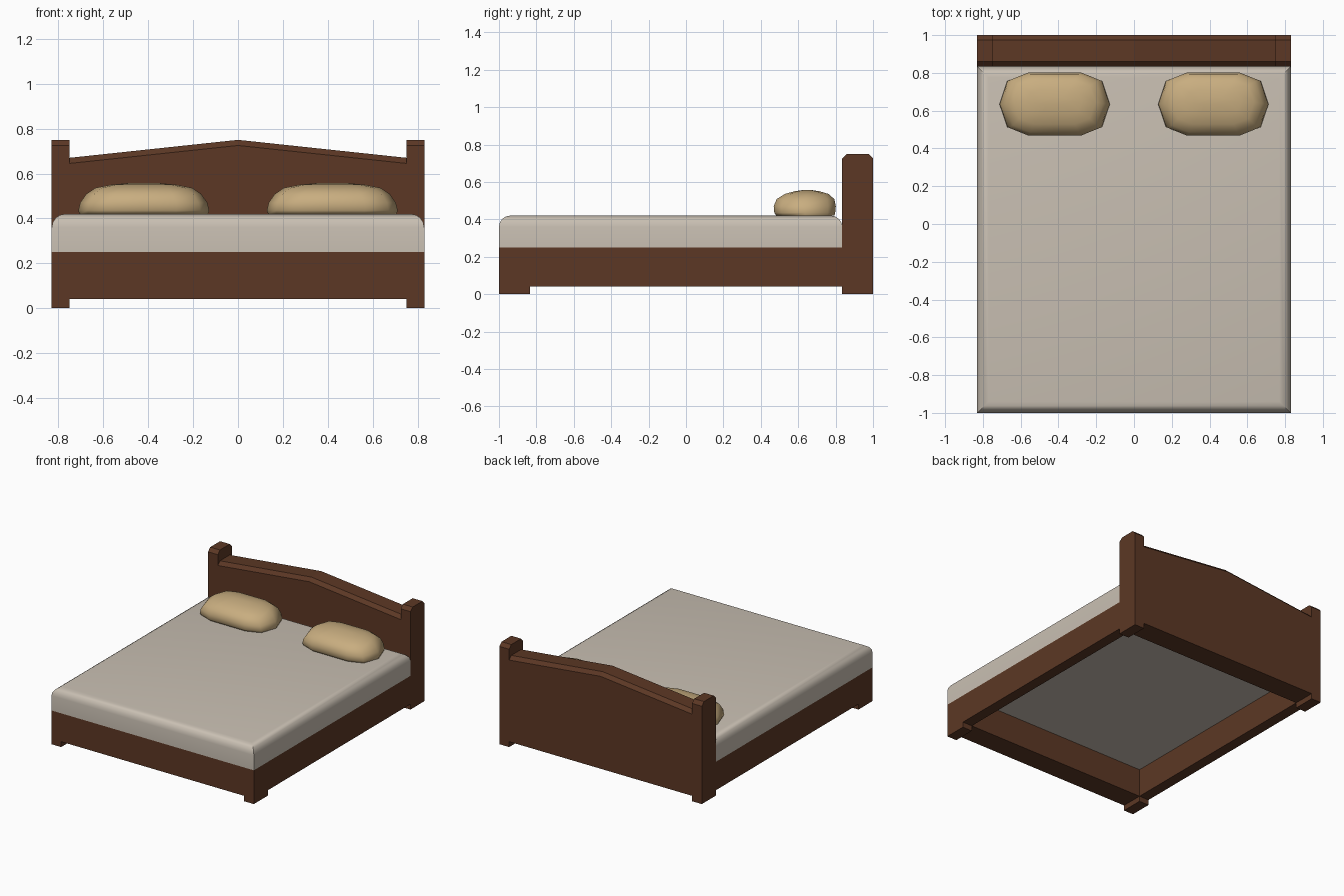
import bpy, bmesh, math

if "Cube" in bpy.data.objects:
    bpy.data.objects.remove(bpy.data.objects["Cube"])


def material(name, rgb):
    m = bpy.data.materials.new(name)
    m.diffuse_color = (*rgb, 1)
    m.use_nodes = True
    m.node_tree.nodes["Principled BSDF"].inputs["Base Color"].default_value = m.diffuse_color
    return m


WOOD = material("brown wood", (0.107, 0.039, 0.018))
SHEET = material("warm grey sheet", (0.58, 0.52, 0.445))
PILLOW = material("tan cloth", (0.58, 0.42, 0.215))


def loft(name, rings, mat, bevel=None, smooth=None):
    """Skin matching rings of points and cap both ends."""
    bm = bmesh.new()
    vs = [[bm.verts.new(p) for p in ring] for ring in rings]
    n = len(rings[0])
    for a, b in zip(vs, vs[1:]):
        for i in range(n):
            j = (i + 1) % n
            bm.faces.new((a[i], a[j], b[j], b[i]))
    bm.faces.new(vs[0][::-1])
    bm.faces.new(vs[-1])
    if bevel:  # round the edges around the last ring
        edges = [e for e in bm.edges if all(v in vs[-1] for v in e.verts)]
        bmesh.ops.bevel(bm, geom=edges, offset=bevel, segments=4,
                        profile=0.5, affect='EDGES')
    bmesh.ops.recalc_face_normals(bm, faces=bm.faces)
    me = bpy.data.meshes.new(name)
    bm.to_mesh(me)
    bm.free()
    me.materials.append(mat)
    ob = bpy.data.objects.new(name, me)
    bpy.context.collection.objects.link(ob)
    if smooth:
        bpy.ops.object.select_all(action='DESELECT')
        bpy.context.view_layer.objects.active = ob
        ob.select_set(True)
        bpy.ops.object.shade_smooth_by_angle(angle=math.radians(smooth))
    return ob


def prism(name, outline, z0, z1, mat, **kw):
    return loft(name, [[(x, y, z) for x, y in outline] for z in (z0, z1)], mat, **kw)


W, P = 0.83, 0.75            # outer half width, inside of posts and rails
FOOT, HEAD, T = -1.0, 0.835, 0.165
C = 0.025                    # chamfer on headboard tops


def head_section(x, bottom, top):
    return [(x, HEAD, bottom), (x, 1, bottom), (x, 1, top - C),
            (x, 1 - C, top), (x, HEAD + C, top), (x, HEAD, top - C)]


# U-shaped frame: two side rails and a foot rail, open in the middle
prism("bed_frame", [(-W, FOOT), (W, FOOT), (W, HEAD), (P, HEAD),
                    (P, FOOT + T), (-P, FOOT + T), (-P, HEAD), (-W, HEAD)],
      0.04, 0.25, WOOD)

# Headboard panel with peaked top
loft("headboard_panel", [head_section(x, 0.04, t) for x, t in
                         ((-P, 0.67), (0, 0.75), (P, 0.67))], WOOD)

# Mattress with rounded top edges
prism("mattress", [(-W, FOOT), (W, FOOT), (W, HEAD), (-W, HEAD)],
      0.25, 0.42, SHEET, bevel=0.06, smooth=40)

# Pillow outline (relative to its centre) and its levels: z, x scale, y scale, y shift
OUTLINE = [(1, 0), (0.86, 0.75), (0.5, 1), (0, 1), (-0.5, 1), (-0.86, 0.75),
           (-1, 0), (-0.86, -0.75), (-0.5, -1), (0, -1), (0.5, -1), (0.86, -0.75)]
LEVELS = [(0.42, 0.98, 0.94, 0.003), (0.435, 1.0, 0.98, 0), (0.47, 0.97, 1.0, 0),
          (0.508, 0.88, 0.93, 0.004), (0.536, 0.74, 0.7, 0.01), (0.55, 0.5, 0.4, 0.012),
          (0.557, 0.25, 0.12, 0.014)]

for s, side in ((-1, "left"), (1, "right")):
    # Headboard post
    loft(f"{side}_headboard_post",
         [head_section(s * x, 0, 0.75) for x in (P, W)], WOOD)
    # Front foot
    prism(f"{side}_front_foot", [(s * P, FOOT), (s * W, FOOT),
                                 (s * W, FOOT + T), (s * P, FOOT + T)], 0, 0.04, WOOD)
    # Pillow
    loft(f"{side}_pillow", [[(s * 0.42 + 0.292 * a * u, 0.635 + dy + 0.166 * b * v, z)
                             for u, v in OUTLINE] for z, a, b, dy in LEVELS],
         PILLOW, smooth=60)
